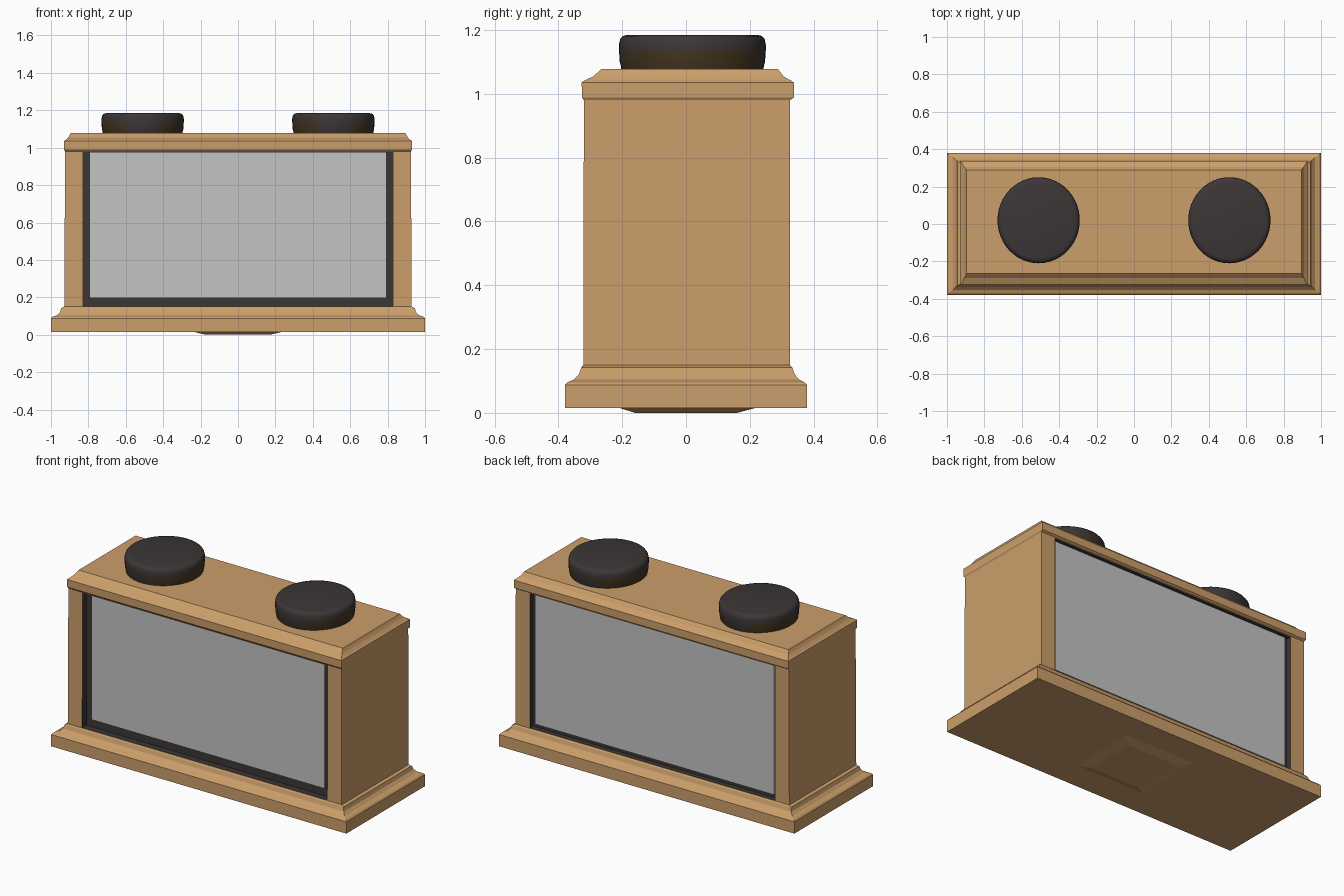
import bpy, bmesh, math

if "Cube" in bpy.data.objects:
    bpy.data.objects.remove(bpy.data.objects["Cube"])


def material(name, rgb):
    m = bpy.data.materials.new(name)
    m.diffuse_color = (*rgb, 1)
    m.use_nodes = True
    m.node_tree.nodes["Principled BSDF"].inputs["Base Color"].default_value = m.diffuse_color
    return m


wood = material("warm wood", (0.60, 0.345, 0.145))
dark = material("dark charcoal", (0.046, 0.037, 0.037))
brown = material("dark brown", (0.058, 0.036, 0.014))
grey = material("grey screen", (0.55, 0.55, 0.55))


def finish(bm, name, mats, angle=None):
    bmesh.ops.recalc_face_normals(bm, faces=bm.faces[:])
    me = bpy.data.meshes.new(name)
    bm.to_mesh(me)
    bm.free()
    for m in mats:
        me.materials.append(m)
    ob = bpy.data.objects.new(name, me)
    bpy.context.collection.objects.link(ob)
    if angle:
        bpy.ops.object.select_all(action='DESELECT')
        ob.select_set(True)
        bpy.context.view_layer.objects.active = ob
        bpy.ops.object.shade_smooth_by_angle(angle=math.radians(angle))
    return ob


def loft(name, rings, mats, angle=None):
    """Join closed rings of points into a capped solid."""
    bm = bmesh.new()
    loops = [[bm.verts.new(p) for p in r] for r in rings]
    n = len(loops[0])
    for a, b in zip(loops, loops[1:]):
        for i in range(n):
            j = (i + 1) % n
            bm.faces.new((a[i], a[j], b[j], b[i]))
    bm.faces.new(loops[0][::-1])
    bm.faces.new(loops[-1])
    return finish(bm, name, mats, angle)


def rect(hx, y0, y1, z):
    return [(-hx, y0, z), (hx, y0, z), (hx, y1, z), (-hx, y1, z)]


def box(name, hx, y0, y1, z0, z1, mat):
    return loft(name, [rect(hx, y0, y1, z0), rect(hx, y0, y1, z1)], [mat])


# wooden case: plinth, cove, body, cornice (half width, front y, back y, z)
case_profile = [
    (1.0, -0.38, 0.38, 0.015), (1.0, -0.38, 0.38, 0.087),
    (0.992, -0.372, 0.372, 0.096), (0.968, -0.352, 0.355, 0.104),
    (0.952, -0.336, 0.341, 0.120), (0.945, -0.328, 0.333, 0.143),
    (0.928, -0.322, 0.326, 0.150), (0.925, -0.320, 0.326, 0.980),
    (0.930, -0.326, 0.338, 0.988), (0.930, -0.327, 0.338, 1.035),
    (0.922, -0.320, 0.330, 1.041), (0.908, -0.290, 0.305, 1.055),
    (0.900, -0.276, 0.296, 1.068), (0.895, -0.265, 0.288, 1.078),
]
case = loft("case", [rect(*p) for p in case_profile], [wood, dark])

# window recesses cut into both long sides
FRONT, BACK = -0.282, 0.295
for label, y0, y1 in (("front", -0.5, FRONT), ("back", BACK, 0.5)):
    cutter = box(label + "_window_cutter", 0.83, y0, y1, 0.152, 0.975, dark)
    cutter.hide_render = True
    mod = case.modifiers.new("window", 'BOOLEAN')
    mod.object = cutter
    mod.operation = 'DIFFERENCE'
    mod.solver = 'EXACT'
    bpy.context.view_layer.objects.active = case
    bpy.ops.object.modifier_apply(modifier=mod.name)
    bpy.data.objects.remove(cutter)

# recess floor and walls are dark
for f in case.data.polygons:
    c = f.center
    inside = abs(c.x) < 0.835 and 0.151 < c.z < 0.976
    deep = -0.315 < c.y < 0.32 and abs(c.y) > 0.25
    f.material_index = 1 if inside and deep else 0

# screen panels
box("front_screen", 0.79, FRONT - 0.008, FRONT + 0.001, 0.20, 0.974, grey)
box("back_screen", 0.81, BACK - 0.001, BACK + 0.008, 0.172, 0.974, grey)

# shallow pad under the plinth
loft("base_pad", [rect(0.17, -0.16, 0.16, 0.0), rect(0.24, -0.21, 0.22, 0.016)], [wood])

# two round knobs, brown on the lower flanks
knob_profile = [(0.965, 1.07), (0.975, 1.088), (0.99, 1.10), (1.0, 1.135), (1.0, 1.155),
                (0.985, 1.171), (0.95, 1.181), (0.88, 1.185)]
SEG = 48
for label, cx in (("left", -0.51), ("right", 0.51)):
    rings = [[(cx + 0.22 * s * math.cos(2 * math.pi * i / SEG),
               0.02 + 0.23 * s * math.sin(2 * math.pi * i / SEG), z)
              for i in range(SEG)] for s, z in knob_profile]
    knob = loft(label + "_knob", rings, [dark, brown], 40)
    for f in knob.data.polygons:
        if f.center.z < 1.13 and abs(f.normal.x) > 0.35:
            f.material_index = 1
